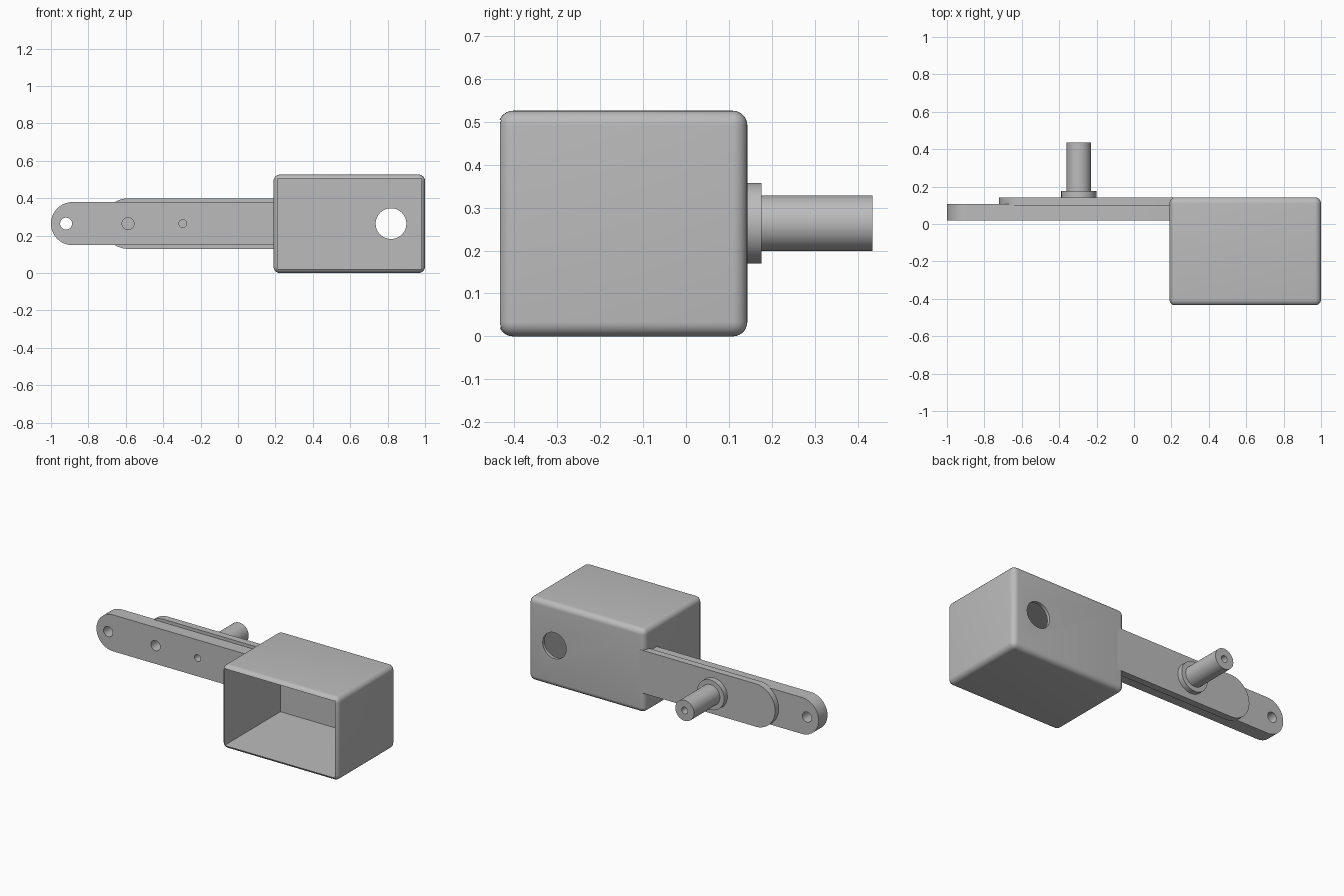
import bpy, bmesh, math

cube = bpy.data.objects.get("Cube")
if cube:
    bpy.data.objects.remove(cube, do_unlink=True)

GREY = (0.5, 0.5, 0.5, 1)
grey = bpy.data.materials.new("plain_grey")
grey.use_nodes = True
grey.diffuse_color = GREY
grey.node_tree.nodes["Principled BSDF"].inputs["Base Color"].default_value = GREY

AXIS_Z = 0.264   # shared height of arm, shaft and holes
SHAFT_X = -0.295
BACK_Y = 0.143


def finish(name, bm):
    bmesh.ops.recalc_face_normals(bm, faces=bm.faces)
    mesh = bpy.data.meshes.new(name)
    bm.to_mesh(mesh)
    bm.free()
    mesh.materials.append(grey)
    obj = bpy.data.objects.new(name, mesh)
    bpy.context.collection.objects.link(obj)
    return obj


def block(name, low, high, radius=0):
    bm = bmesh.new()
    bmesh.ops.create_cube(bm, size=1)
    for v in bm.verts:
        v.co = [(a + b) / 2 + c * (b - a) for a, b, c in zip(low, high, v.co)]
    if radius:
        bmesh.ops.bevel(bm, geom=bm.edges[:], offset=radius, segments=7,
                        profile=0.5, affect='EDGES')
    return finish(name, bm)


def extrude_outline(name, outline, y0, y1):
    bm = bmesh.new()
    face = bm.faces.new([bm.verts.new((x, y0, z)) for x, z in outline])
    out = bmesh.ops.extrude_face_region(bm, geom=[face])
    for v in out["geom"]:
        if isinstance(v, bmesh.types.BMVert):
            v.co.y = y1
    return finish(name, bm)


def arc(x, r, start, sweep, steps):
    return [(x + r * math.cos(start + sweep * i / steps),
             AXIS_Z + r * math.sin(start + sweep * i / steps))
            for i in range(steps)]


def cylinder(name, x, r, y0, y1):
    return extrude_outline(name, arc(x, r, 0, math.tau, 64), y0, y1)


def bar(name, x0, x1, r, y0, y1):
    # straight bar with a half-round free end
    outline = arc(x0 + r, r, math.pi / 2, math.pi, 48)
    outline += [(x0 + r, AXIS_Z - r), (x1, AXIS_Z - r), (x1, AXIS_Z + r)]
    return extrude_outline(name, outline, y0, y1)


def cut(obj, cutters):
    bpy.context.view_layer.objects.active = obj
    for cutter in cutters:
        mod = obj.modifiers.new("cut", 'BOOLEAN')
        mod.operation = 'DIFFERENCE'
        mod.solver = 'EXACT'
        mod.object = cutter
        bpy.ops.object.modifier_apply(modifier=mod.name)


# Rounded open-fronted housing with a round hole in its back wall
housing = block("housing", (0.19, -0.437, 0), (1, BACK_Y, 0.526), 0.034)
cavity = block("cavity_cutter", (0.21, -0.6, 0.021), (0.981, 0.123, 0.505))
port = cylinder("port_cutter", 0.818, 0.082, 0.05, 0.3)
cut(housing, [cavity, port])

# Two-layer arm
front_bar = bar("front_bar", -1, 0.205, 0.115, 0.018, 0.107)
back_bar = bar("back_bar", -0.722, 0.24, 0.135, 0.099, BACK_Y)
holes = [cylinder("bar_hole_cutter", x, r, -0.1, 0.2)
         for x, r in ((-0.919, 0.032), (-0.588, 0.032), (SHAFT_X, 0.021))]
cut(front_bar, holes)
cut(back_bar, [cavity])

# Shaft with collar and a blind bore in its end
collar = cylinder("shaft_collar", SHAFT_X, 0.094, 0.13, 0.176)
shaft = cylinder("shaft", SHAFT_X, 0.065, 0.16, 0.435)
bore = cylinder("bore_cutter", SHAFT_X, 0.021, 0.25, 0.5)
cut(shaft, [bore])

for helper in [cavity, port, bore] + holes:
    bpy.data.objects.remove(helper, do_unlink=True)

# Smooth the round surfaces, keep the sharp rims
bpy.ops.object.select_all(action='DESELECT')
for part in (housing, front_bar, back_bar, collar, shaft):
    part.select_set(True)
bpy.context.view_layer.objects.active = housing
bpy.ops.object.shade_smooth_by_angle(angle=math.radians(30))
